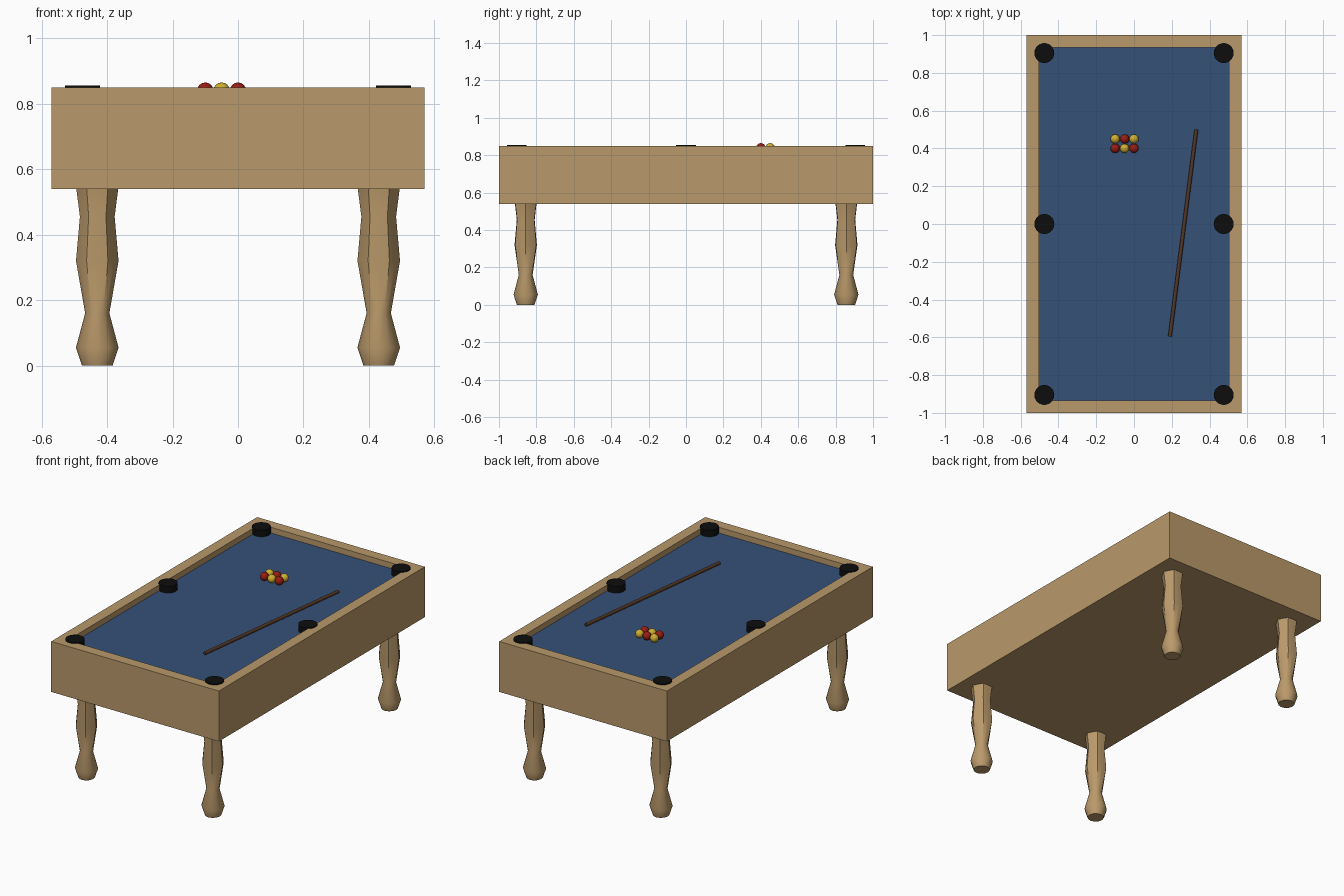
import bpy, bmesh, math
from mathutils import Vector

cube = bpy.data.objects.get("Cube")
if cube:
    bpy.data.objects.remove(cube, do_unlink=True)


def material(name, rgb):
    m = bpy.data.materials.new(name)
    m.use_nodes = True
    m.diffuse_color = (*rgb, 1)
    m.node_tree.nodes["Principled BSDF"].inputs["Base Color"].default_value = (*rgb, 1)
    return m


wood = material("light_wood", (0.49, 0.32, 0.145))
cloth = material("blue_cloth", (0.036, 0.083, 0.185))
black = material("pocket_black", (0.004, 0.004, 0.004))
red = material("ball_red", (0.32, 0.012, 0.006))
yellow = material("ball_yellow", (0.62, 0.43, 0.03))
dark = material("cue_brown", (0.085, 0.038, 0.018))

RIM, BED, BOTTOM = 0.85, 0.815, 0.54


def finish(bm, name, mats, smooth=None):
    mesh = bpy.data.meshes.new(name)
    bmesh.ops.recalc_face_normals(bm, faces=bm.faces)
    bm.to_mesh(mesh)
    bm.free()
    obj = bpy.data.objects.new(name, mesh)
    bpy.context.collection.objects.link(obj)
    for m in mats:
        mesh.materials.append(m)
    if smooth:
        bpy.ops.object.select_all(action='DESELECT')
        obj.select_set(True)
        bpy.context.view_layer.objects.active = obj
        bpy.ops.object.shade_smooth_by_angle(angle=math.radians(smooth))
    return obj


def cylinder(name, start, end, radius, sides, mat):
    a, b = Vector(start), Vector(end)
    bm = bmesh.new()
    bmesh.ops.create_cone(bm, cap_ends=True, segments=sides, radius1=radius,
                          radius2=radius, depth=(b - a).length)
    obj = finish(bm, name, [mat], 40)
    obj.location = (a + b) / 2
    obj.rotation_euler = (b - a).to_track_quat('Z', 'Y').to_euler()
    return obj


# Table body: a box whose top is inset and pushed down to form the cloth bed
bm = bmesh.new()
bmesh.ops.create_cube(bm, size=1)
bmesh.ops.scale(bm, verts=bm.verts, vec=(1.14, 2, RIM - BOTTOM))
bmesh.ops.translate(bm, verts=bm.verts, vec=(0, 0, (RIM + BOTTOM) / 2))
bed = max(bm.faces, key=lambda f: f.calc_center_median().z)
bmesh.ops.inset_region(bm, faces=[bed], thickness=0.093)
bed = bmesh.ops.extrude_discrete_faces(bm, faces=[bed])["faces"][0]
for v in bed.verts:
    v.co.z = BED
bed.material_index = 1
finish(bm, "table_body", [wood, cloth])

# Pockets
for x, side in ((-0.475, "right"), (0.475, "left")):
    for y, place in ((-0.905, "front"), (0, "middle"), (0.905, "back")):
        cylinder(f"pocket_{place}_{side}", (x, y, BED - 0.015), (x, y, RIM + 0.006),
                 0.053, 24, black)


# Turned legs, fluted on the upper part: (radius, height, groove factor)
PROFILE = [(0.047, 0, 1), (0.065, 0.055, 1), (0.037, 0.16, 1),
           (0.065, 0.32, 0.92), (0.053, 0.455, 0.9), (0.064, BOTTOM, 0.9)]
SIDES = 12


def leg(name, x, y):
    bm = bmesh.new()
    rings = []
    for radius, z, groove in PROFILE:
        ring = []
        for i in range(SIDES):
            a = 2 * math.pi * i / SIDES
            r = radius * (groove if i % 2 else 1)
            ring.append(bm.verts.new((r * math.cos(a), r * math.sin(a), z)))
        rings.append(ring)
    for low, high in zip(rings, rings[1:]):
        for i in range(SIDES):
            j = (i + 1) % SIDES
            bm.faces.new((low[i], low[j], high[j], high[i]))
    bm.faces.new(rings[0])
    bm.faces.new(rings[-1])
    finish(bm, name, [wood], 38).location = (x, y, 0)


for x, side in ((-0.43, "right"), (0.43, "left")):
    for y, place in ((-0.857, "front"), (0.857, "back")):
        leg(f"leg_{place}_{side}", x, y)

# Balls in two rows of alternating colours
R = 0.025
for row in range(2):
    for col in range(3):
        bm = bmesh.new()
        bmesh.ops.create_uvsphere(bm, u_segments=12, v_segments=8, radius=R)
        is_red = (row + col) % 2 == 0
        ball = finish(bm, f"ball_{row + 1}_{col + 1}", [red if is_red else yellow], 50)
        ball.location = (-0.1 + 0.05 * col, 0.4 + 0.05 * row, BED + R)

# Cue lying on the cloth
cylinder("cue", (0.19, -0.595, BED + 0.01), (0.33, 0.5, BED + 0.01), 0.01, 12, dark)
